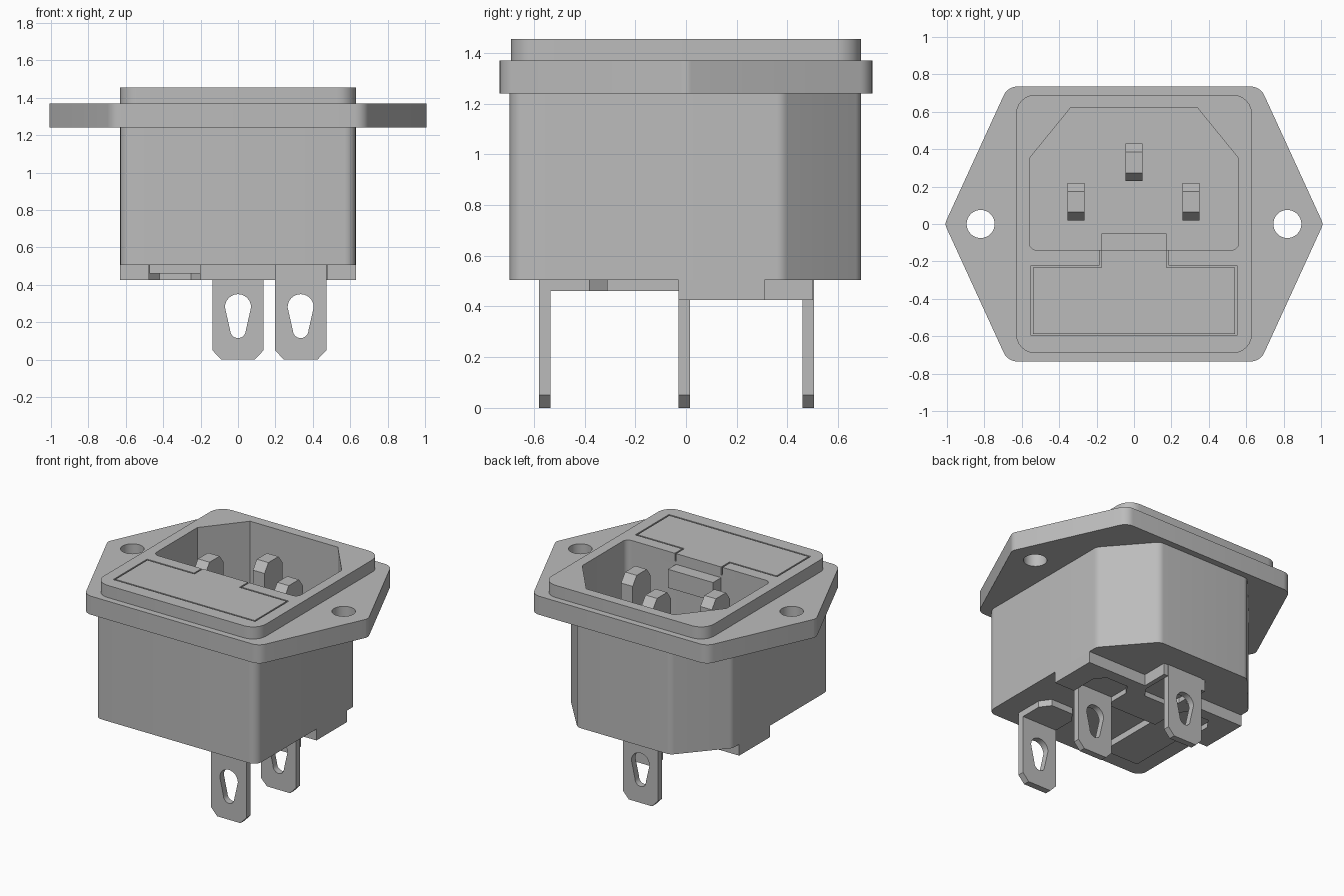
import bpy, bmesh, math
from mathutils import Vector

cube = bpy.data.objects.get("Cube")
if cube:
    bpy.data.objects.remove(cube, do_unlink=True)

grey = bpy.data.materials.new("plain_grey")
grey.use_nodes = True
grey.diffuse_color = (0.5, 0.5, 0.5, 1)
grey.node_tree.nodes["Principled BSDF"].inputs["Base Color"].default_value = (0.5, 0.5, 0.5, 1)


def rounded(corners, steps=6):
    """Corners are (x, y) or (x, y, radius); returns the outline with arcs."""
    out = []
    for i, c in enumerate(corners):
        p = Vector(c[:2])
        if len(c) < 3:
            out.append(p)
            continue
        a = (Vector(corners[i - 1][:2]) - p).normalized()
        b = (Vector(corners[(i + 1) % len(corners)][:2]) - p).normalized()
        half = a.angle(b) / 2
        centre = p + (a + b).normalized() * c[2] / math.sin(half)
        start = p + a * c[2] / math.tan(half) - centre
        end = p + b * c[2] / math.tan(half) - centre
        sweep = start.angle(end)
        for k in range(steps + 1):
            t = k / steps
            out.append(centre + (start * math.sin((1 - t) * sweep)
                                 + end * math.sin(t * sweep)) / math.sin(sweep))
    return out


def mirrored(half):
    """Complete an outline from its +x half."""
    return half + [(-c[0], *c[1:]) for c in reversed(half)]


def prism(name, outline, low, high, axis="z"):
    """Extrude an outline along z (x, y outline) or y (x, z outline)."""
    bm = bmesh.new()
    place = (lambda p, h: (p[0], p[1], h)) if axis == "z" else (lambda p, h: (p[0], h, p[1]))
    face = bm.faces.new([bm.verts.new(place(p, low)) for p in outline])
    ext = bmesh.ops.extrude_face_region(bm, geom=[face])
    shift = Vector(place((0, 0), high - low))
    bmesh.ops.translate(bm, vec=shift, verts=[v for v in ext["geom"] if isinstance(v, bmesh.types.BMVert)])
    bmesh.ops.recalc_face_normals(bm, faces=bm.faces)
    mesh = bpy.data.meshes.new(name)
    bm.to_mesh(mesh)
    bm.free()
    mesh.materials.append(grey)
    ob = bpy.data.objects.new(name, mesh)
    bpy.context.collection.objects.link(ob)
    return ob


def select(ob):
    bpy.ops.object.select_all(action="DESELECT")
    ob.select_set(True)
    bpy.context.view_layer.objects.active = ob


def cut(ob, *cutters):
    for cutter in cutters:
        mod = ob.modifiers.new("cut", "BOOLEAN")
        mod.operation, mod.solver, mod.object = "DIFFERENCE", "EXACT", cutter
        select(ob)
        bpy.ops.object.modifier_apply(modifier=mod.name)


def circle(x, y, r, n=32):
    return [(x + r * math.cos(2 * math.pi * k / n), y + r * math.sin(2 * math.pi * k / n)) for k in range(n)]


def box_outline(x0, x1, y0, y1):
    return [(x0, y0), (x1, y0), (x1, y1), (x0, y1)]


FLOOR, FLANGE, RIM, TOP = 0.505, 1.24, 1.37, 1.455

# Housing, mounting flange and raised rim
body = prism("body", rounded(mirrored([(0.63, -0.695, 0.06), (0.63, 0.38, 0.06), (0.36, 0.69, 0.06)])), FLOOR, FLANGE)
flange = prism("flange", rounded(mirrored([(0.675, -0.735, 0.08), (1.012, 0, 0.05), (0.675, 0.735, 0.08)])), FLANGE, RIM)
rim = prism("rim", rounded(mirrored([(0.63, -0.69, 0.1), (0.63, 0.69, 0.1)])), RIM, TOP)

# Socket cavity, screw holes and drawer recess
cavity = prism("cavity_cutter", rounded(mirrored([(0.56, -0.14, 0.04), (0.56, 0.35), (0.34, 0.62)])), 0.62, 1.6)
holes = [prism("hole_cutter", circle(x, 0, 0.075), 1.1, 1.5) for x in (-0.82, 0.82)]
recess = prism("recess_cutter", mirrored([(0.55, -0.597), (0.55, -0.223), (0.185, -0.223), (0.185, -0.12)]), 1.4, 1.6)
cut(body, cavity)
cut(flange, cavity, *holes)
cut(rim, cavity, recess)
for helper in (cavity, recess, *holes):
    bpy.data.objects.remove(helper, do_unlink=True)

# Fuse drawer cover with its finger ledge
prism("drawer_cover", mirrored([(0.54, -0.587), (0.54, -0.233), (0.175, -0.233), (0.175, -0.14)]), 1.4, TOP)
prism("drawer_ledge", box_outline(-0.175, 0.175, -0.15, -0.05), 1.25, 1.38)

# Contact pins with sloped tips
for name, x, y in (("earth_pin", 0, 0.23), ("left_pin", 0.305, 0.02), ("right_pin", -0.31, 0.02)):
    pin = prism(name, box_outline(x - 0.045, x + 0.045, y, y + 0.2), 0.6, 1.4)
    for v in pin.data.vertices:
        if v.co.z > 1:
            v.co.z = 1.34
    bm = bmesh.new()
    bm.from_mesh(pin.data)
    tip = max(bm.faces, key=lambda f: f.calc_center_median().z)
    crown = bmesh.ops.extrude_face_region(bm, geom=[tip])
    bmesh.ops.delete(bm, geom=[tip], context="FACES_ONLY")
    for v in crown["geom"]:
        if isinstance(v, bmesh.types.BMVert):
            v.co.z = 1.4
            v.co.y += 0.043 if v.co.y < y + 0.1 else -0.045
    bmesh.ops.recalc_face_normals(bm, faces=bm.faces)
    bm.to_mesh(pin.data)
    bm.free()

# Raised base slab, notched where the metal strips lie
pocket = [(0.2, -0.03), (0.2, 0.16), (0.25, 0.23), (0.42, 0.23), (0.475, 0.16), (0.475, -0.03)]
earth_pocket = [(0.17, 0.31), (0.17, 0.5), (0.137, 0.5), (0.137, 0.28), (0.085, 0.21)]
prism("base_slab", mirrored(pocket + [(0.63, -0.03), (0.63, 0.31)] + earth_pocket), 0.425, FLOOR)


# Solder tabs: flat strip on the base, bent down into a pierced blade
def strip(name, x, y0, y1):
    """Strip from y0 to its chamfered end at y1."""
    s = 0.07 if y1 > y0 else -0.07
    prism(name, [(x - 0.137, y0), (x + 0.137, y0), (x + 0.137, y1 - s),
                 (x + 0.085, y1), (x - 0.085, y1), (x - 0.137, y1 - s)], 0.46, FLOOR)


def keyhole(x):
    top = [(x + 0.07 * math.cos(a), 0.28 + 0.07 * math.sin(a)) for a in (math.pi * k / 12 for k in range(13))]
    low = [(x - 0.042 * math.cos(a), 0.157 - 0.042 * math.sin(a)) for a in (math.pi * k / 12 for k in range(13))]
    return top + low


for name, x, y, end in (("fuse", 0.335, -0.58, -0.31), ("left", 0.335, -0.03, 0.23), ("earth", 0, 0.46, 0.21)):
    blade = prism(name + "_tab", [(x - 0.137, 0.05), (x - 0.09, 0), (x + 0.09, 0), (x + 0.137, 0.05),
                                  (x + 0.137, FLOOR), (x - 0.137, FLOOR)], y, y + 0.045, "y")
    hole = prism("keyhole_cutter", keyhole(x), y - 0.1, y + 0.1, "y")
    cut(blade, hole)
    bpy.data.objects.remove(hole, do_unlink=True)
    strip(name + "_strip", x, y + 0.01, end)
strip("right_strip", -0.337, -0.535, 0.23)

# Smooth the rounded corners, keep the edges sharp
for ob in list(bpy.context.scene.objects):
    if ob.type == "MESH" and ob.data.materials and ob.data.materials[0] == grey:
        select(ob)
        bpy.ops.object.shade_smooth_by_angle(angle=math.radians(25))
